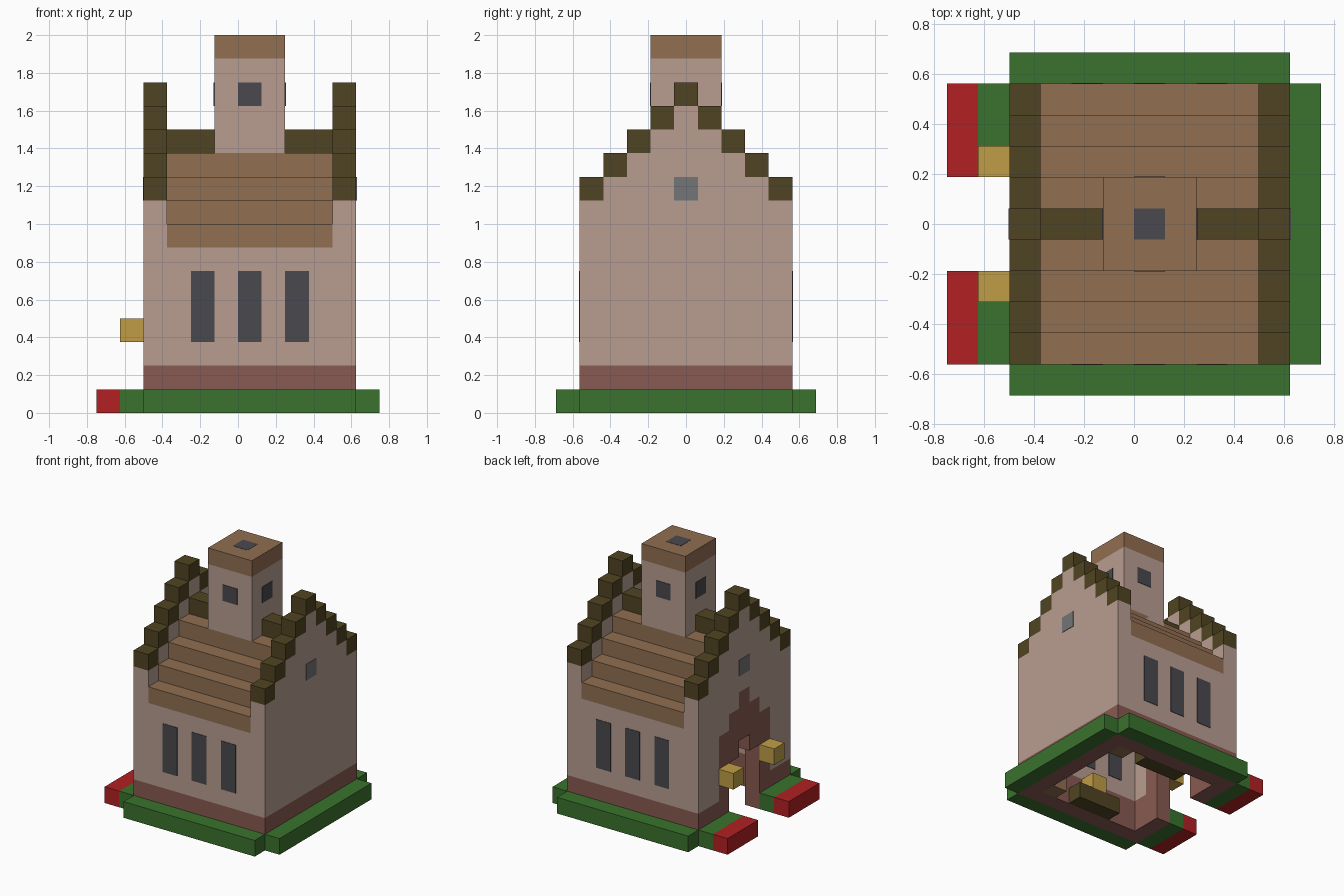
import bpy, bmesh

if "Cube" in bpy.data.objects:
    bpy.data.objects.remove(bpy.data.objects["Cube"], do_unlink=True)

U = 0.125   # one block
T = 0.03    # thickness of painted plates, in blocks


def linear(c):
    c /= 255
    return c / 12.92 if c <= 0.04045 else ((c + 0.055) / 1.055) ** 2.4


def material(name, hexcode):
    rgb = [linear(b) for b in bytes.fromhex(hexcode)]
    m = bpy.data.materials.new(name)
    m.use_nodes = True
    m.diffuse_color = (*rgb, 1)
    m.node_tree.nodes["Principled BSDF"].inputs["Base Color"].default_value = (*rgb, 1)
    return m


PLASTER = material("pink plaster", "B99E91")
BRICK = material("red brick", "895A52")
GRASS = material("grass green", "3A722D")
RED = material("flower red", "B22023")
GOLD = material("lamp gold", "C09E47")
OLIVE = material("dark olive wood", "504422")
BROWN = material("roof brown", "916E51")
SLATE = material("window slate", "4A4A4F")
GREY = material("round window grey", "747576")


def part(name, mat, boxes):
    """One object from boxes given as (x0, x1, y0, y1, z0, z1) in blocks."""
    bm = bmesh.new()
    for x0, x1, y0, y1, z0, z1 in boxes:
        cube = bmesh.ops.create_cube(bm, size=1)
        for v in cube["verts"]:
            v.co = ((x0 + x1 + v.co.x * 2 * (x1 - x0)) * U / 2,
                    (y0 + y1 + v.co.y * 2 * (y1 - y0)) * U / 2,
                    (z0 + z1 + v.co.z * 2 * (z1 - z0)) * U / 2)
    mesh = bpy.data.meshes.new(name)
    bm.to_mesh(mesh)
    bm.free()
    mesh.materials.append(mat)
    bpy.context.collection.objects.link(bpy.data.objects.new(name, mesh))


def both(*boxes):
    """Add a copy of each box mirrored front to back."""
    return [c for b in boxes for c in (b, (b[0], b[1], -b[3], -b[2], b[4], b[5]))]


# Garden strips around the walls
part("grass_border", GRASS, both((-4, 5, 4.5, 5.5, 0, 1), (-5, -4, 1.5, 4.5, 0, 1))
     + [(5, 6, -4.5, 4.5, 0, 1)])
part("flower_beds", RED, both((-6, -5, 1.5, 4.5, 0, 1)))

# Brick base course and stepped door surround
part("brick_base", BRICK, both((-3, 4, 3.5, 4.5, 0, 2), (-4, -3, 2.5, 4.5, 0, 2))
     + [(4, 5, -4.5, 4.5, 0, 2)])
part("door_surround", BRICK, both((-4, -3, 1.5, 2.5, 0, 6), (-4, -3, 0.5, 1.5, 4, 7))
     + [(-4, -3, -0.5, 0.5, 5, 8)])
part("door_lamps", GOLD, both((-5, -4, 1.5, 2.5, 3, 4)))

# Plaster walls
part("long_walls", PLASTER, both((-3, 4, 3.5, 4.5, 2, 7)))
part("door_wall", PLASTER, both((-4, -3, 2.5, 4.5, 2, 6), (-4, -3, 1.5, 4.5, 6, 7),
                                (-4, -3, 0.5, 4.5, 7, 8)) + [(-4, -3, -4.5, 4.5, 8, 9)])
part("plain_end_wall", PLASTER, [(4, 5, -4.5, 4.5, 2, 9)])

# Stepped gables with wooden caps
for name, x in (("door_gable", -4), ("plain_gable", 4)):
    part(name, PLASTER, [(x, x + 1, i - 3.5, 3.5 - i, 9 + i, 10 + i) for i in range(4)])
    part(name + "_caps", OLIVE,
         both(*[(x, x + 1, 3.5 - i, 4.5 - i, 9 + i, 10 + i) for i in range(4)])
         + [(x, x + 1, -0.5, 0.5, 13, 14)])

# Stepped roof and ridge
part("roof_steps", BROWN,
     both(*[(-3, 4, 3.5 - i, 4.5 - i, 7 + i, 8 + i) for i in range(4)]))
part("roof_ridge", OLIVE, [(-3, 4, -0.5, 0.5, 11, 12)])

# Tower
part("tower", PLASTER, [(-1, 2, -1.5, 1.5, 10 + T, 15)])
part("tower_cap", BROWN, [(-1, 2, -1.5, 1.5, 15, 16)])
part("tower_windows", SLATE, both((0, 1, 1.5, 1.5 + T, 13, 14))
     + [(x, x + T, -0.5, 0.5, 13, 14) for x in (-1 - T, 2)])
part("tower_vent", SLATE, [(0, 1, -0.5, 0.5, 16 - T, 16 + T / 2)])

# Tall windows run through the long walls, small ones through the gables
part("tall_windows", SLATE,
     both(*[(x, x + 1, y, y + T, 3, 6) for x in (-2, 0, 2) for y in (4.5, 3.5 - T)]))
part("gable_windows", GREY,
     [(x, x + T, -0.5, 0.5, 9, 10) for x in (-4 - T, -3, 4 - T, 5)])

# Furniture along the inside of the long walls
part("benches", OLIVE, both((-1, 2, 2.5, 3.5, 0, 1)))
part("bench_ends", BROWN, both((3, 4, 2.5, 3.5, 0, 1)))
part("inside_lamp", GOLD, [(0, 1, -3.5, -2.5, 1, 2)])
